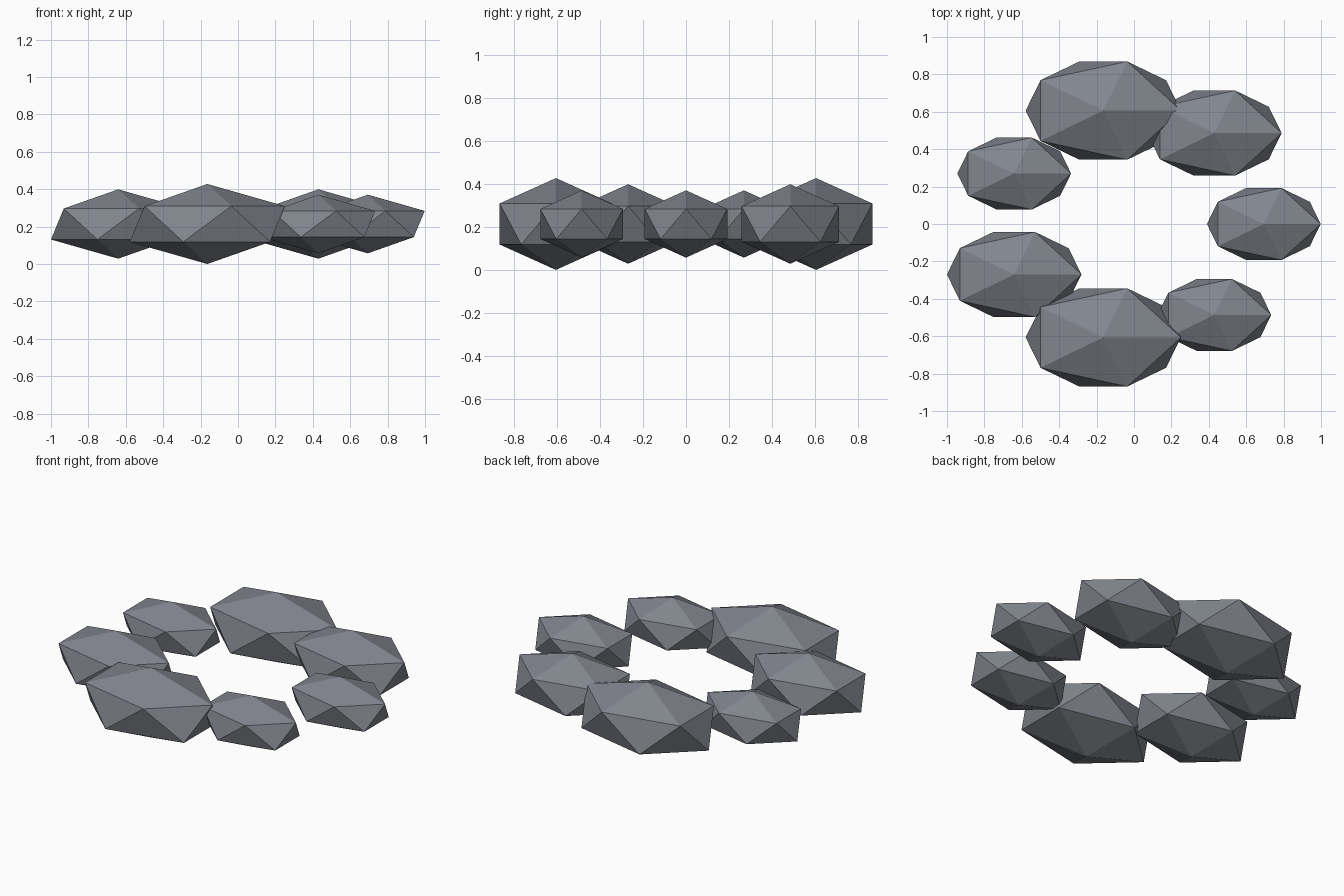
import bpy
from math import cos, sin, pi

if "Cube" in bpy.data.objects:
    bpy.data.objects.remove(bpy.data.objects["Cube"])

# Ring of seven flattened low-poly stones, sizes cycling small / medium / large
SIZES = (0.34, 0.402, 0.464)
COUNT = 7
HEIGHT = 0.214

# Dark slate stone
slate = bpy.data.materials.new("slate")
slate.diffuse_color = (0.22, 0.235, 0.27, 1)
slate.use_nodes = True
slate.node_tree.nodes["Principled BSDF"].inputs["Base Color"].default_value = slate.diffuse_color

for i in range(COUNT):
    a = 2 * pi * i / COUNT
    s = SIZES[i % 3]
    bpy.ops.mesh.primitive_ico_sphere_add(
        subdivisions=1, radius=1,
        location=(-0.008 + 0.702 * cos(a), 0.622 * sin(a), HEIGHT))
    stone = bpy.context.object
    stone.name = f"ring_stone_{i + 1}"
    stone.scale = (s, s * 0.665, s * 0.461)
    bpy.ops.object.transform_apply(location=False, rotation=False, scale=True)
    bpy.ops.object.shade_flat()
    stone.data.materials.append(slate)
